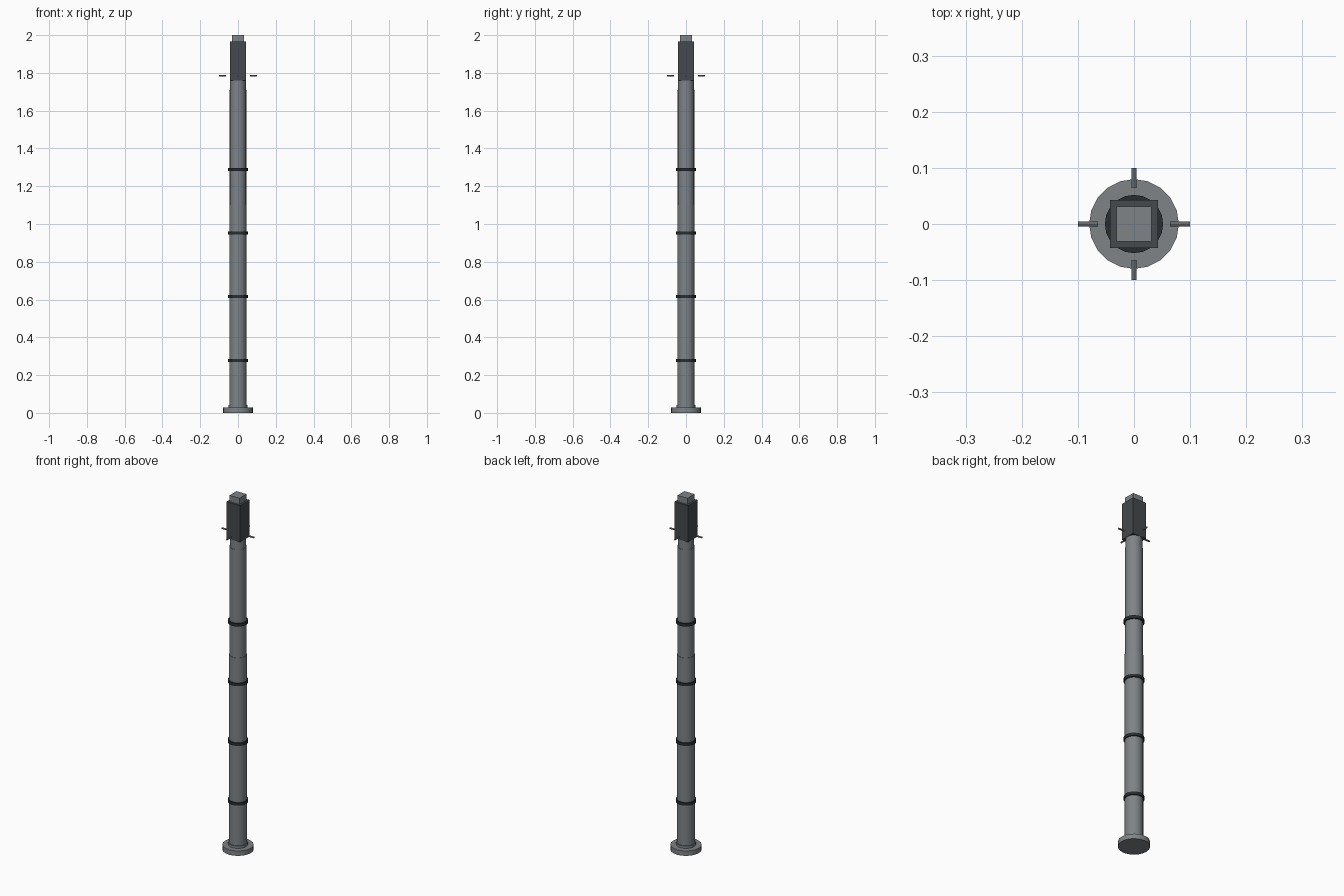
import bpy
import math

cube = bpy.data.objects.get("Cube")
if cube:
    bpy.data.objects.remove(cube, do_unlink=True)


def material(name, rgb):
    m = bpy.data.materials.new(name)
    m.use_nodes = True
    m.diffuse_color = (*rgb, 1)
    m.node_tree.nodes["Principled BSDF"].inputs["Base Color"].default_value = (*rgb, 1)
    return m


STEEL = material("steel grey", (0.21, 0.23, 0.245))
DARK = material("dark housing grey", (0.06, 0.068, 0.073))
BAND = material("band charcoal", (0.022, 0.027, 0.03))


def finish(name, mat):
    ob = bpy.context.object
    ob.name = ob.data.name = name
    ob.data.materials.append(mat)
    return ob


def tube(name, r1, r2, z0, z1, mat, sides=20):
    bpy.ops.mesh.primitive_cone_add(vertices=sides, radius1=r1, radius2=r2,
                                    depth=z1 - z0, location=(0, 0, (z0 + z1) / 2))
    bpy.ops.object.shade_smooth_by_angle(angle=math.radians(35))
    return finish(name, mat)


def block(name, half, z0, z1, mat):
    bpy.ops.mesh.primitive_cube_add(size=1, location=(0, 0, (z0 + z1) / 2))
    bpy.context.object.scale = (2 * half, 2 * half, z1 - z0)
    bpy.ops.object.transform_apply(location=False, rotation=False, scale=True)
    return finish(name, mat)


# Base plate and collar
tube("base_plate", 0.08, 0.08, 0, 0.028, STEEL)
tube("base_collar", 0.05, 0.05, 0.028, 0.042, STEEL)

# Pole in three slightly stepped sections
tube("lower_pole", 0.046, 0.046, 0.03, 1.10, STEEL)
tube("middle_pole", 0.044, 0.044, 1.10, 1.71, STEEL)
tube("upper_pole", 0.042, 0.042, 1.71, 1.77, STEEL)

# Clamp bands
for i, z in enumerate((0.278, 0.615, 0.952, 1.288)):
    tube(f"clamp_band_{i + 1}", 0.052, 0.052, z - 0.008, z + 0.008, BAND)

# Square housing and cap
block("housing", 0.043, 1.76, 1.965, DARK)
block("top_cap", 0.031, 1.965, 2.0, STEEL)

# Four stub rods around the housing
for i in range(4):
    a = i * math.pi / 2
    bpy.ops.mesh.primitive_cylinder_add(
        vertices=8, radius=0.0045, depth=0.036,
        location=(0.082 * math.cos(a), 0.082 * math.sin(a), 1.785),
        rotation=(0, math.pi / 2, a))
    finish(f"stub_rod_{i + 1}", STEEL)
